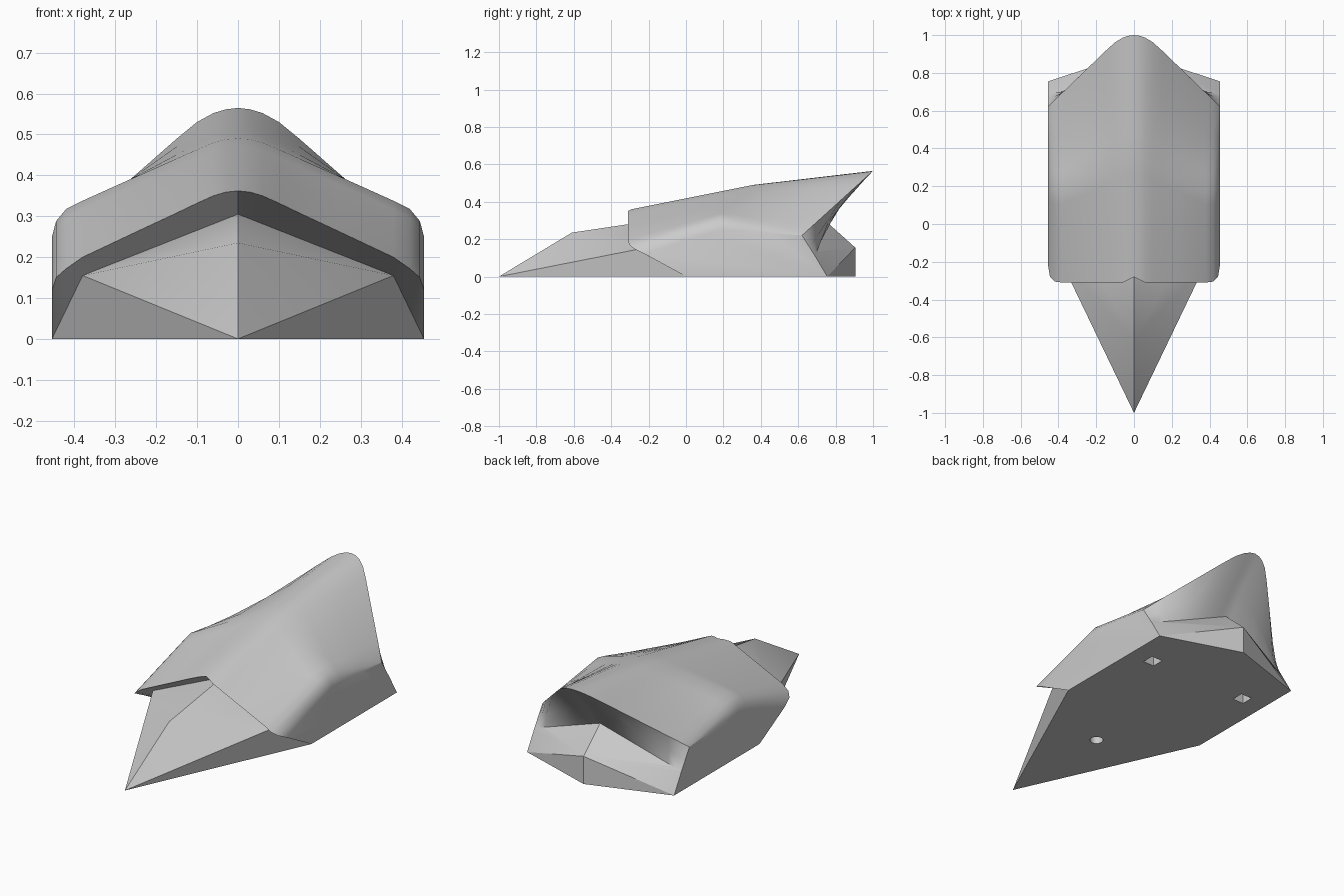
import bpy, bmesh
from mathutils import Vector as V

cube = bpy.data.objects.get("Cube")
if cube:
    bpy.data.objects.remove(cube)

grey = bpy.data.materials.new("plain_grey")
grey.use_nodes = True
tone = (0.6, 0.6, 0.6, 1)
grey.diffuse_color = tone
grey.node_tree.nodes["Principled BSDF"].inputs["Base Color"].default_value = tone

# Key points of the half hull
tip, ridge, corner = V((0, -1, 0)), V((0, -.61, .235)), V((.455, 0, 0))
rear_corner, tail_low, tail_high = V((.455, .755, 0)), V((0, .905, 0)), V((0, .905, .155))
front_join, front_join_end = V((0, -.14, .305)), V((.38, -.21, .155))
rear_join, rear_join_end = V((0, .76, .285)), V((.455, .69, .11))

# Roof columns: x, front y, front z, bend y, bend z, rear y
columns = [
    (0, -.28, .362, .36, .49, 1),
    (.03, -.295, .359, .35, .488, .996),
    (.06, -.31, .35, .34, .48, .986),
    (.1, -.31, .332, .32, .463, .962),
    (.15, -.31, .308, .295, .441, .917),
    (.24, -.31, .266, .25, .401, .83),
    (.38, -.31, .2, .18, .338, .695),
    (.42, -.305, .172, .18, .318, .655),
    (.445, -.28, .15, .18, .288, .63),
    (.455, -.22, .12, .18, .25, .62),
]

bm = bmesh.new()


def vert(p):
    return bm.verts.new(p)


def fan(hub, rim):
    for a, b in zip(rim, rim[1:]):
        bm.faces.new((hub, a, b))


def path(x, fy, fz, by, bz, ry):
    """One strip from the nose joint, over the roof, to the tail joint."""
    front, bend = V((x, fy, fz)), V((x, by, bz))
    rear = V((x, ry, .22 + .908 * (ry - .62)))
    if x <= .38:
        start = front_join.lerp(front_join_end, x / .38)
    else:
        start = front_join_end.lerp(corner, (x - .38) / .075)
    end = rear_join.lerp(rear_join_end, x / .455)
    hollow = rear.lerp(end, .55) + V((0, -.02 * (1 - x / .455), 0))
    return [start, front, front.lerp(bend, .5), front.lerp(bend, .85), bend,
            bend.lerp(rear, .2), bend.lerp(rear, .6), rear, hollow, end]


# Canopy with its front and rear undersides
grid = [[vert(p) for p in path(*c)] for c in columns]
for left, right in zip(grid, grid[1:]):
    for a, b, c, d in zip(left, left[1:], right[1:], right):
        bm.faces.new((a, b, c, d))

# Flat side wall
side = grid[-1]
back = vert(rear_corner)
bm.faces.new(side + [back])

# Nose wedge
starts = [col[0] for col in grid]
split = [c[0] for c in columns].index(.38)
nose, peak = vert(tip), vert(ridge)
fan(peak, starts[:split + 1])
fan(nose, [peak] + starts[split:])

# Tail block
high, low = vert(tail_high), vert(tail_low)
fan(high, [col[-1] for col in grid] + [back])
bm.faces.new((high, back, low))

# Base plate
bm.faces.new((nose, side[0], back, low))

# Mirror the half hull and close it
geom = bm.verts[:] + bm.edges[:] + bm.faces[:]
bmesh.ops.mirror(bm, geom=geom, axis="X", merge_dist=.0001)
bmesh.ops.remove_doubles(bm, verts=bm.verts, dist=.0001)
bmesh.ops.recalc_face_normals(bm, faces=bm.faces)

mesh = bpy.data.meshes.new("hull")
bm.to_mesh(mesh)
bm.free()
mesh.materials.append(grey)
hull = bpy.data.objects.new("hull", mesh)
bpy.context.collection.objects.link(hull)


def select(ob):
    bpy.ops.object.select_all(action="DESELECT")
    ob.select_set(True)
    bpy.context.view_layer.objects.active = ob


# Sockets in the base: two square, one round
def socket(x, y, sides):
    if sides == 4:
        bpy.ops.mesh.primitive_cube_add(size=.07, location=(x, y, 0))
        cutter = bpy.context.object
        cutter.scale.z = 2
    else:
        bpy.ops.mesh.primitive_cylinder_add(vertices=sides, radius=.035, depth=.14, location=(x, y, 0))
        cutter = bpy.context.object
    cutter.hide_render = True
    cutter.data.materials.append(grey)
    select(hull)
    mod = hull.modifiers.new("socket", "BOOLEAN")
    mod.operation, mod.solver, mod.object = "DIFFERENCE", "EXACT", cutter
    bpy.ops.object.modifier_apply(modifier=mod.name)
    bpy.data.objects.remove(cutter)


socket(.31, .525, 4)
socket(-.31, .525, 4)
socket(0, -.31, 24)

select(hull)
bpy.ops.object.shade_smooth_by_angle(angle=.5)
